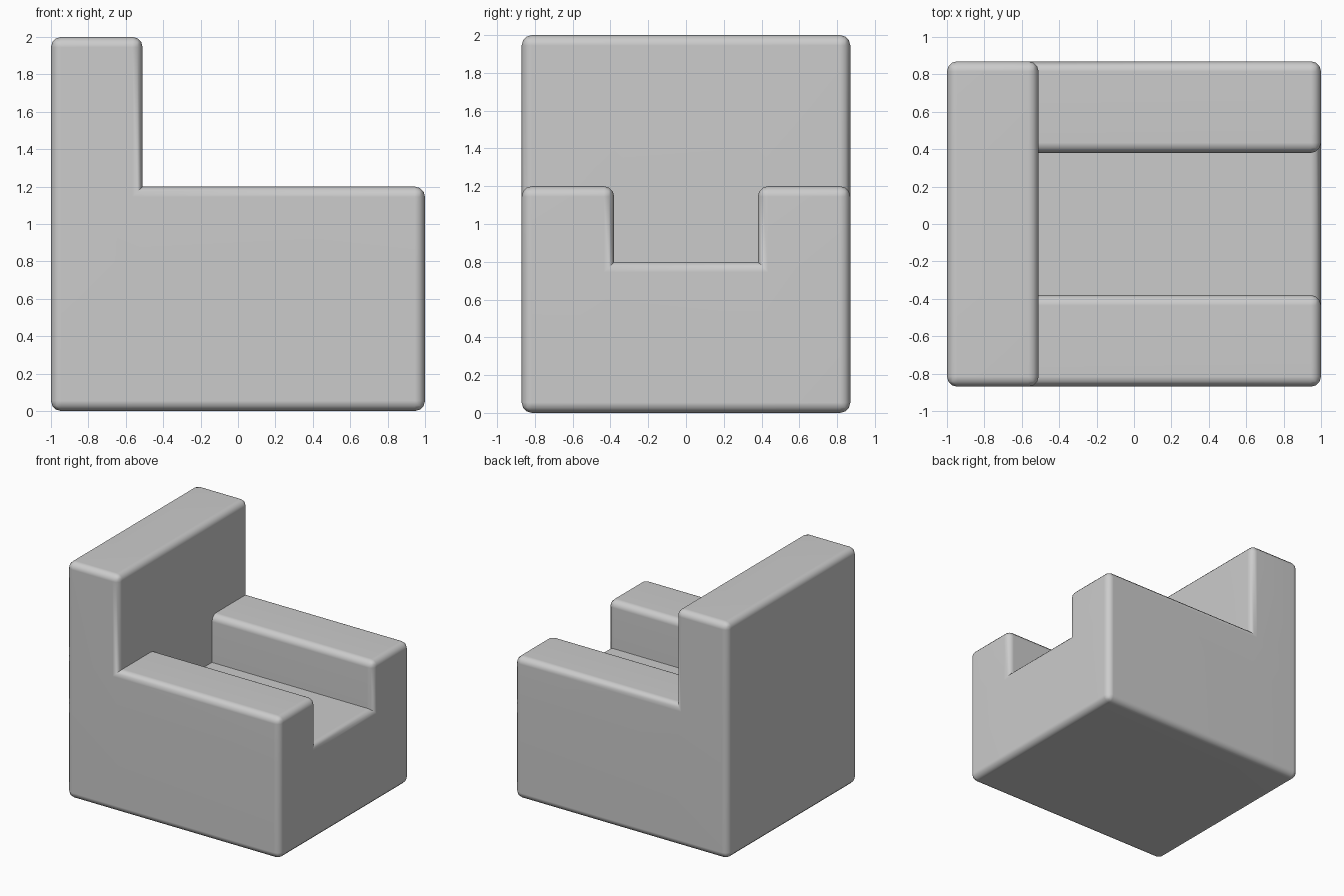
import bpy, bmesh, math
from itertools import product

if "Cube" in bpy.data.objects:
    bpy.data.objects.remove(bpy.data.objects["Cube"], do_unlink=True)

# Upholstery colour
GREY = (0.6, 0.6, 0.6, 1)
mat = bpy.data.materials.new("grey_upholstery")
mat.use_nodes = True
mat.diffuse_color = GREY
mat.node_tree.nodes["Principled BSDF"].inputs["Base Color"].default_value = GREY

# Block divisions: backrest | seat, arm | seat | arm, base | arms | back
xs = [-1, -0.51, 1]
ys = [-0.87, -0.38, 0.38, 0.87]
zs = [0, 0.8, 1.2, 2]
solid = {(i, j, k) for i, j, k in product(range(2), range(3), range(3))
         if i == 0 or k == 0 or (k == 1 and j != 1)}

bm = bmesh.new()
grid = {}


def corner(key):
    if key not in grid:
        grid[key] = bm.verts.new((xs[key[0]], ys[key[1]], zs[key[2]]))
    return grid[key]


# Outer skin of the solid blocks
for cell in solid:
    for axis, side in product(range(3), (0, 1)):
        beside = list(cell)
        beside[axis] += 2 * side - 1
        if tuple(beside) in solid:
            continue
        u, v = (axis + 1) % 3, (axis + 2) % 3
        loop = []
        for a, b in ((0, 0), (1, 0), (1, 1), (0, 1)):
            key = list(cell)
            key[axis] += side
            key[u] += a
            key[v] += b
            loop.append(corner(tuple(key)))
        bm.faces.new(loop if side else loop[::-1])

# Merge flat areas, then round every outward edge and leave inner creases sharp
bmesh.ops.dissolve_limit(bm, angle_limit=0.02, verts=bm.verts[:], edges=bm.edges[:])
bm.normal_update()
outward = [e for e in bm.edges if e.calc_face_angle_signed() > 0.5]
bmesh.ops.bevel(bm, geom=outward, offset=0.055, offset_type='OFFSET',
                segments=3, profile=0.5, affect='EDGES', clamp_overlap=True)

mesh = bpy.data.meshes.new("armchair")
bm.to_mesh(mesh)
bm.free()
mesh.materials.append(mat)
chair = bpy.data.objects.new("armchair", mesh)
bpy.context.collection.objects.link(chair)

# Smooth rounded edges with flat panels
bpy.ops.object.select_all(action='DESELECT')
chair.select_set(True)
bpy.context.view_layer.objects.active = chair
bpy.ops.object.shade_smooth_by_angle(angle=math.radians(40))
weighted = chair.modifiers.new("flat_panels", 'WEIGHTED_NORMAL')
weighted.keep_sharp = True
